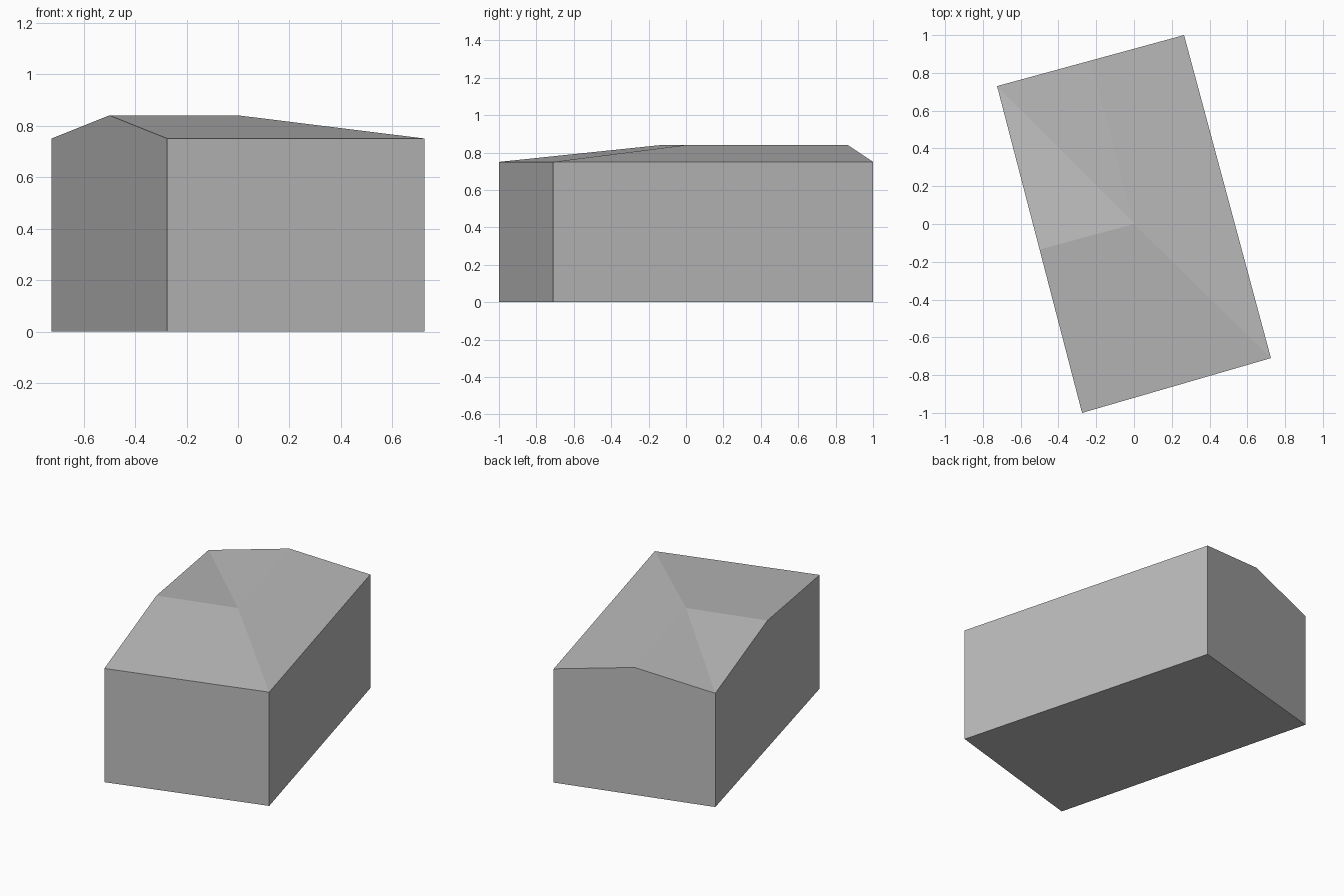
import bpy

cube = bpy.data.objects.get("Cube")
if cube:
    bpy.data.objects.remove(cube, do_unlink=True)

EAVE, RIDGE = 0.75, 0.84

# Plan corners: back right, front right, front left, back left
corners = [(-0.725, 0.73), (-0.275, -1.0), (0.725, -0.71), (0.265, 1.0)]


def make_material(name, colour):
    mat = bpy.data.materials.new(name)
    mat.use_nodes = True
    mat.diffuse_color = colour
    mat.node_tree.nodes["Principled BSDF"].inputs["Base Color"].default_value = colour
    return mat


def midpoint(p, q):
    return ((p[0] + q[0]) / 2, (p[1] + q[1]) / 2, RIDGE)


# Ground corners, eave corners, then the ridge: side gable, back gable, centre
verts = [(x, y, 0) for x, y in corners] + [(x, y, EAVE) for x, y in corners]
verts += [midpoint(corners[0], corners[1]), midpoint(corners[3], corners[0]), (0, 0, RIDGE)]

floor = [(3, 2, 1, 0)]
walls = [(0, 1, 5, 8, 4), (1, 2, 6, 5), (2, 3, 7, 6), (3, 0, 4, 9, 7)]
# L-shaped roof with a valley at one corner and a hip at the opposite one
roof = [(8, 5, 6, 10), (10, 6, 7, 9), (4, 8, 10), (4, 10, 9)]

mesh = bpy.data.meshes.new("building")
mesh.from_pydata(verts, [], floor + walls + roof)
mesh.validate()
mesh.materials.append(make_material("plain grey", (0.5, 0.5, 0.5, 1)))
building = bpy.data.objects.new("building", mesh)
bpy.context.collection.objects.link(building)
